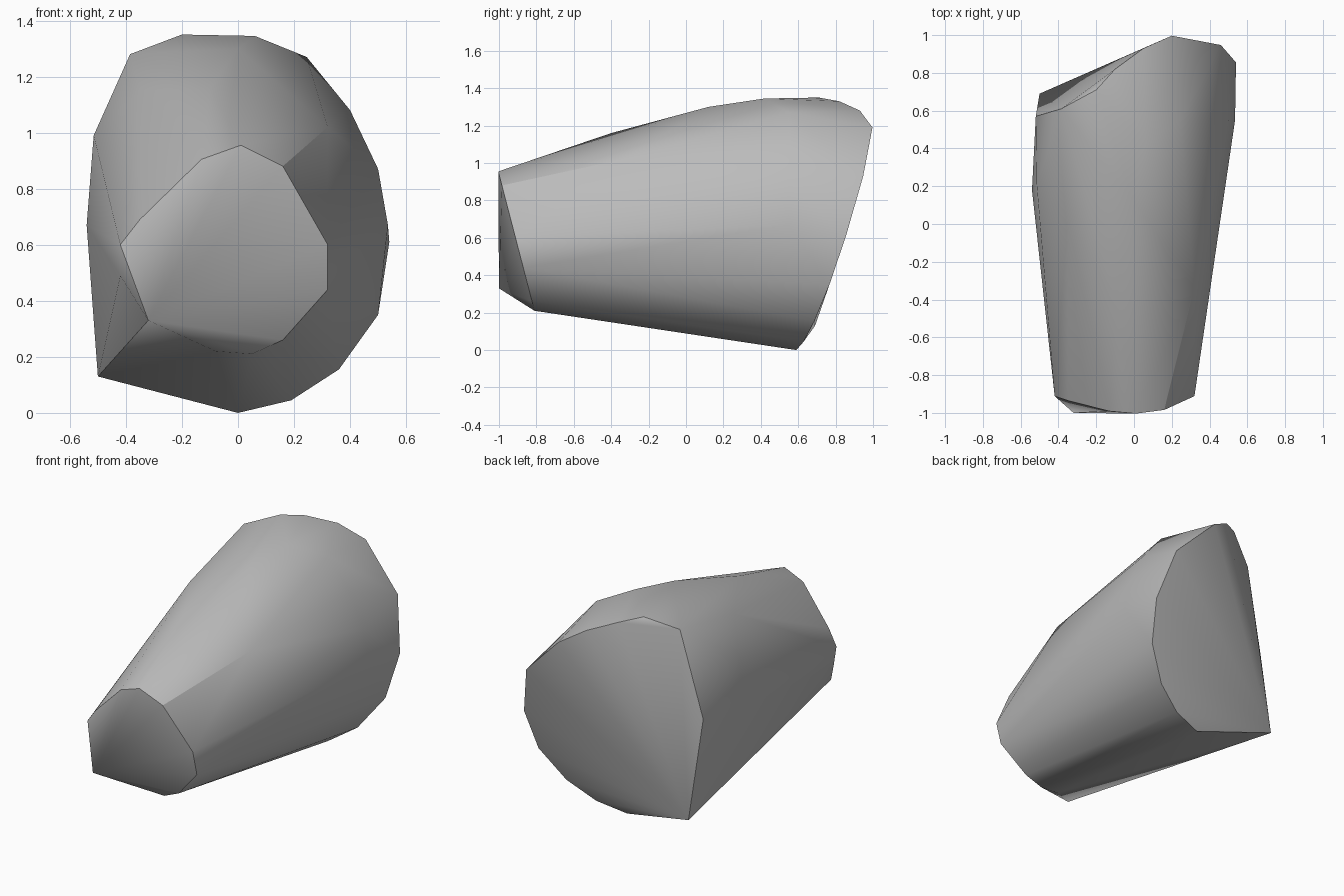
import bpy
import bmesh
import math

cube = bpy.data.objects.get("Cube")
if cube:
    bpy.data.objects.remove(cube, do_unlink=True)


def make_material(name, value):
    mat = bpy.data.materials.new(name)
    mat.use_nodes = True
    colour = (value, value, value, 1)
    mat.diffuse_color = colour
    mat.node_tree.nodes["Principled BSDF"].inputs["Base Color"].default_value = colour
    return mat


def front_rim(x, z):
    """Place a profile point on the slanted small end."""
    return (x, -0.81 - 0.26 * (z - 0.21), z)


def back_rim(x, z):
    """Place a profile point on the slanted large end."""
    return (x, 0.59 + 0.13 * x + 0.32 * z, z)


# Outline of the small end, seen along the length
small_profile = [(0.01, 0.955), (0.16, 0.88), (0.32, 0.6), (0.32, 0.44),
                 (0.16, 0.26), (0.05, 0.21), (-0.08, 0.22), (-0.25, 0.29),
                 (-0.42, 0.49), (-0.42, 0.6), (-0.35, 0.69), (-0.13, 0.905)]

# Outline of the flat part of the large end
large_profile = [(0, 0), (0.19, 0.045), (0.36, 0.155), (0.5, 0.35),
                 (0.54, 0.61), (0.46, 0.93), (0.2, 1.19)]

# Pointed corners that stand out from each end
corners = [(-0.32, -1, 0.33), (-0.5, 0.69, 0.13)]

# Chipped upper edge of the large end
chipped_edge = [(0.05, 0.93, 1.28), (-0.1, 0.82, 1.33), (-0.2, 0.71, 1.35),
                (-0.385, 0.61, 1.28), (-0.52, 0.57, 0.73)]

# Swelling of the body between the ends
swelling = [(-0.1, -0.4, 1.16), (0, 0.12, 1.3), (0.06, 0.42, 1.345),
            (0.245, 0.55, 1.27), (0.4, 0.55, 1.08), (0.5, 0.55, 0.87),
            (0.535, 0.55, 0.67), (0.32, -0.34, 1.02), (-0.35, 0.02, 1.15),
            (-0.515, 0.21, 0.99), (-0.54, 0.18, 0.67)]

points = [front_rim(*p) for p in small_profile]
points += [back_rim(*p) for p in large_profile]
points += corners + chipped_edge + swelling

# Wrap all the sections in one faceted skin
bm = bmesh.new()
for p in points:
    bm.verts.new(p)
hull = bmesh.ops.convex_hull(bm, input=list(bm.verts))
loose = {g for g in hull["geom_interior"] + hull["geom_unused"]
         if isinstance(g, bmesh.types.BMVert)}
bmesh.ops.delete(bm, geom=list(loose), context="VERTS")
bmesh.ops.recalc_face_normals(bm, faces=list(bm.faces))

mesh = bpy.data.meshes.new("tapered_body")
bm.to_mesh(mesh)
bm.free()
mesh.materials.append(make_material("mid grey", 0.5))
body = bpy.data.objects.new("tapered_body", mesh)
bpy.context.collection.objects.link(body)

# Smooth body with crisp ends
bpy.ops.object.select_all(action="DESELECT")
body.select_set(True)
bpy.context.view_layer.objects.active = body
bpy.ops.object.shade_smooth_by_angle(angle=math.radians(32))
